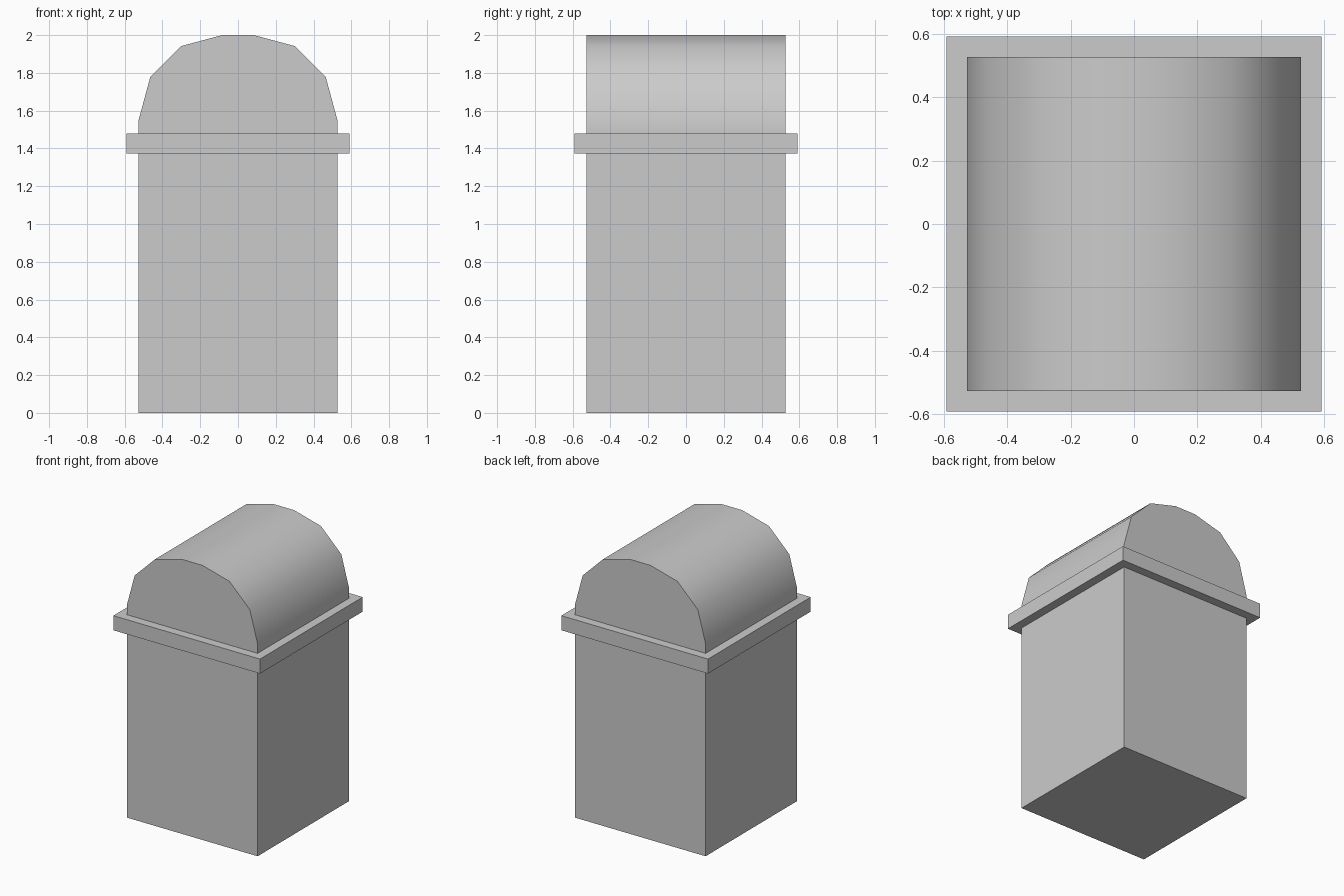
import bpy, bmesh, math

if "Cube" in bpy.data.objects:
    bpy.data.objects.remove(bpy.data.objects["Cube"])

HALF = 0.527


def box(name, half, z0, z1):
    bpy.ops.mesh.primitive_cube_add(size=1, location=(0, 0, (z0 + z1) / 2))
    ob = bpy.context.object
    ob.name = name
    ob.scale = (2 * half, 2 * half, z1 - z0)
    bpy.ops.object.transform_apply(location=False, rotation=False, scale=True)
    return ob


# Square body and the wider rim band above it
box("body", HALF, 0, 1.372)
box("rim_band", 0.591, 1.372, 1.478)

# Barrel-vaulted lid: mirrored half profile extruded front to back
right = [(HALF, 1.478), (HALF, 1.547), (0.464, 1.78), (0.30, 1.942), (0.084, 2.0)]
profile = right + [(-x, z) for x, z in reversed(right)]
bm = bmesh.new()
face = bm.faces.new([bm.verts.new((x, -HALF, z)) for x, z in profile])
ext = bmesh.ops.extrude_face_region(bm, geom=[face])
bmesh.ops.translate(bm, vec=(0, 2 * HALF, 0),
                    verts=[g for g in ext["geom"] if isinstance(g, bmesh.types.BMVert)])
bmesh.ops.recalc_face_normals(bm, faces=bm.faces)
mesh = bpy.data.meshes.new("vaulted_lid")
bm.to_mesh(mesh)
bm.free()
lid = bpy.data.objects.new("vaulted_lid", mesh)
bpy.context.collection.objects.link(lid)

# Smooth curve, crisp end walls
bpy.ops.object.select_all(action="DESELECT")
lid.select_set(True)
bpy.context.view_layer.objects.active = lid
bpy.ops.object.shade_smooth_by_angle(angle=math.radians(40))
